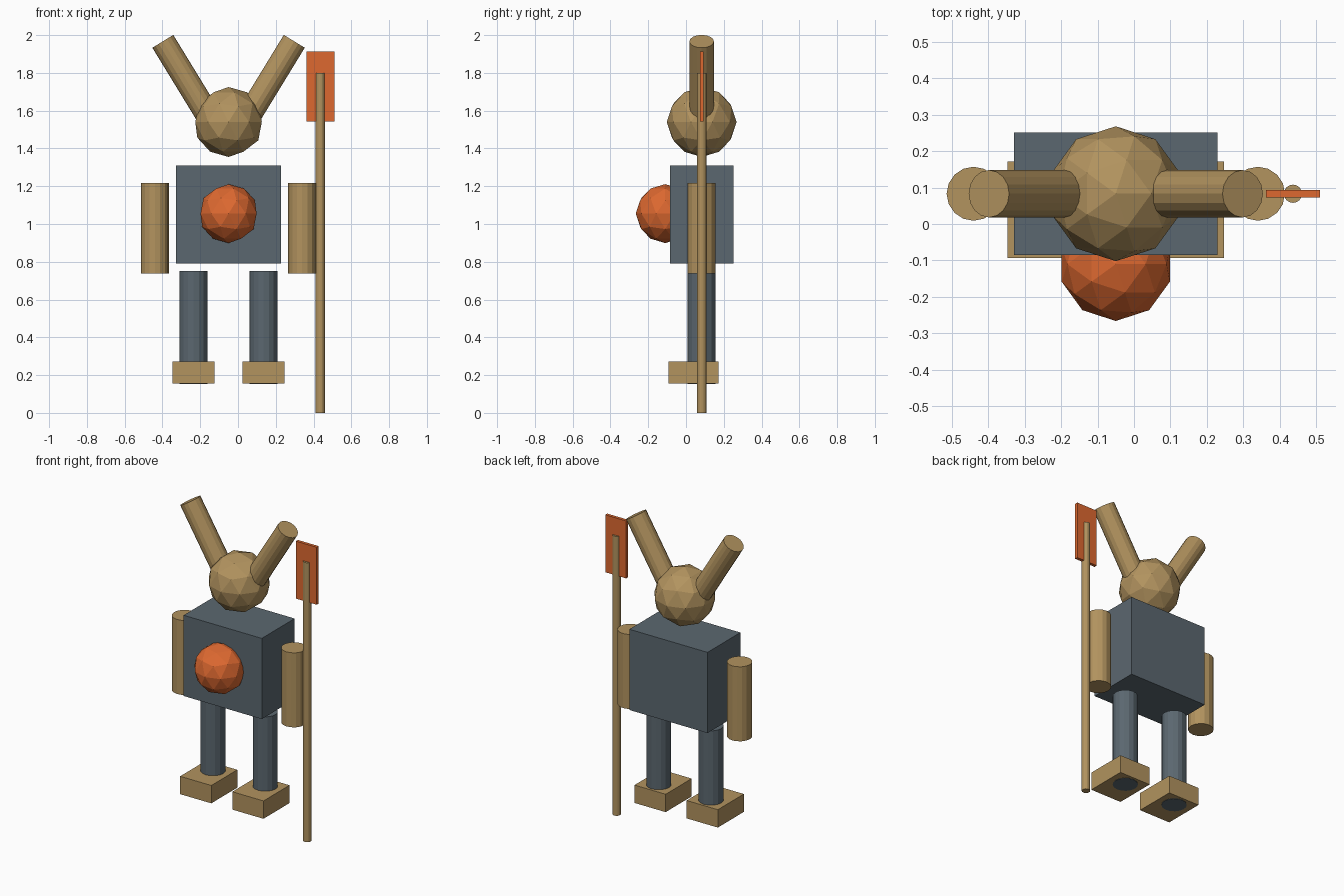
import bpy
import bmesh
import math
from mathutils import Matrix, Vector

if "Cube" in bpy.data.objects:
    bpy.data.objects.remove(bpy.data.objects["Cube"])

CX, CY = -0.05, 0.083      # body axis
SIDES = 16


def material(name, rgb):
    m = bpy.data.materials.new(name)
    m.diffuse_color = (*rgb, 1.0)
    m.use_nodes = True
    m.node_tree.nodes["Principled BSDF"].inputs["Base Color"].default_value = m.diffuse_color
    return m


TAN = material("tan", (0.445, 0.292, 0.114))
SLATE = material("slate grey", (0.105, 0.137, 0.162))
ORANGE = material("orange", (0.730, 0.141, 0.030))


def finish(bm, name, mat):
    mesh = bpy.data.meshes.new(name)
    bm.to_mesh(mesh)
    bm.free()
    mesh.materials.append(mat)
    ob = bpy.data.objects.new(name, mesh)
    bpy.context.collection.objects.link(ob)
    return ob


def box(name, mat, center, size):
    bm = bmesh.new()
    bmesh.ops.create_cube(bm, size=1, matrix=Matrix.Translation(center)
                          @ Matrix.Diagonal((*size, 1)))
    return finish(bm, name, mat)


def rod(name, mat, start, end, radius):
    """Flat-sided cylinder between two points."""
    start, end = Vector(start), Vector(end)
    axis = end - start
    tilt = Matrix.Rotation(math.atan2(axis.x, axis.z), 4, 'Y')
    bm = bmesh.new()
    bmesh.ops.create_cone(bm, cap_ends=True, segments=SIDES, radius1=radius,
                          radius2=radius, depth=axis.length,
                          matrix=Matrix.Translation((start + end) / 2) @ tilt)
    return finish(bm, name, mat)


def ball(name, mat, center, radius):
    """Faceted ball."""
    bm = bmesh.new()
    bmesh.ops.create_icosphere(bm, subdivisions=2, radius=radius,
                               matrix=Matrix.Translation(center))
    return finish(bm, name, mat)


# Body
box("torso", SLATE, (CX, CY, 1.05), (0.557, 0.335, 0.52))
ball("belly", ORANGE, (CX, -0.11, 1.055), 0.156)
ball("head", TAN, (CX, CY, 1.54), 0.185)

# Paired limbs, feet and ears
for side, s in (("left", -1), ("right", 1)):
    arm_x = CX + s * 0.39
    rod(side + "_arm", TAN, (arm_x, CY, 0.737), (arm_x, CY, 1.217), 0.074)
    leg_x = CX + s * 0.186
    rod(side + "_leg", SLATE, (leg_x, CY, 0.154), (leg_x, CY, 0.75), 0.074)
    box(side + "_foot", TAN, (leg_x, 0.039, 0.2135), (0.222, 0.265, 0.115))
    rod(side + "_ear", TAN, (CX + s * 0.098, CY, 1.558),
        (CX + s * 0.348, CY, 1.967), 0.065)

# Staff with flat blade
rod("staff", TAN, (0.436, CY, 0.0), (0.436, CY, 1.80), 0.025)
box("staff_blade", ORANGE, (0.436, CY, 1.727), (0.148, 0.02, 0.37))
